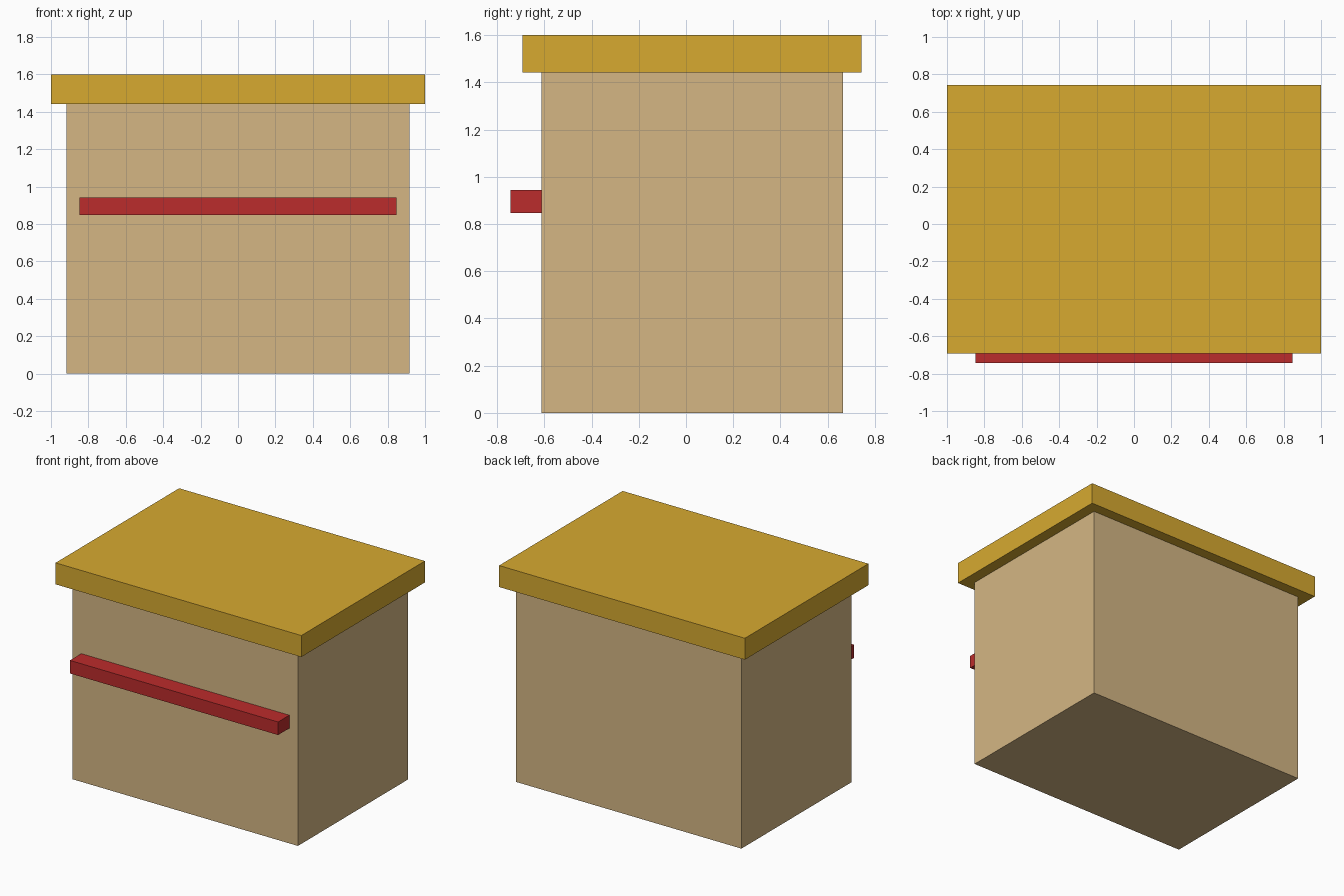
import bpy
import bmesh
from mathutils import Vector

if "Cube" in bpy.data.objects:
    bpy.data.objects.remove(bpy.data.objects["Cube"])


def material(name, color):
    mat = bpy.data.materials.new(name)
    mat.diffuse_color = (*color, 1.0)
    mat.use_nodes = True
    mat.node_tree.nodes["Principled BSDF"].inputs["Base Color"].default_value = mat.diffuse_color
    return mat


def box(name, low, high, mat):
    """Flat-faced box spanning two opposite corners."""
    low, high = Vector(low), Vector(high)
    bm = bmesh.new()
    bmesh.ops.create_cube(bm, size=1.0)
    bmesh.ops.scale(bm, vec=high - low, verts=bm.verts)
    bmesh.ops.translate(bm, vec=(high - low) / 2, verts=bm.verts)
    bmesh.ops.translate(bm, vec=low, verts=bm.verts)
    mesh = bpy.data.meshes.new(name)
    bm.to_mesh(mesh)
    bm.free()
    mesh.materials.append(mat)
    obj = bpy.data.objects.new(name, mesh)
    bpy.context.collection.objects.link(obj)
    return obj


tan = material("tan", (0.66, 0.47, 0.23))
gold = material("gold", (0.68, 0.40, 0.03))
red = material("red", (0.50, 0.025, 0.025))

# Main body
box("body", (-0.917, -0.613, 0.0), (0.917, 0.665, 1.442), tan)
# Overhanging lid
box("lid", (-1.0, -0.692, 1.442), (1.0, 0.744, 1.6), gold)
# Horizontal bar on the front
box("front_bar", (-0.847, -0.744, 0.847), (0.847, -0.613, 0.943), red)
